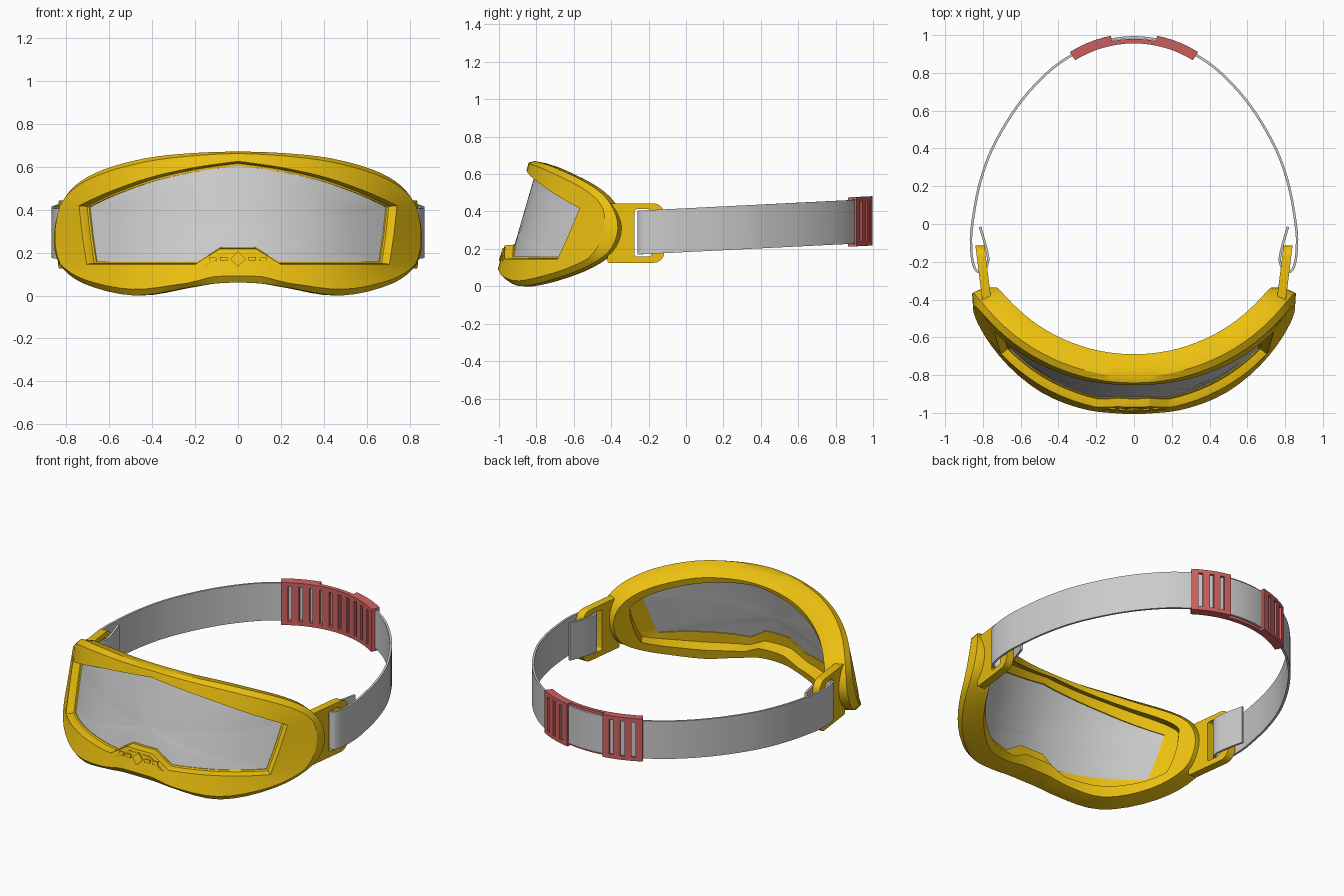
import bpy, bmesh, math
from mathutils import Vector

if "Cube" in bpy.data.objects:
    bpy.data.objects.remove(bpy.data.objects["Cube"])


def material(name, rgb):
    m = bpy.data.materials.new(name)
    m.diffuse_color = (*rgb, 1)
    m.use_nodes = True
    m.node_tree.nodes["Principled BSDF"].inputs["Base Color"].default_value = m.diffuse_color
    return m


YELLOW = material("yellow_plastic", (0.84, 0.53, 0.005))
RED = material("red_plastic", (0.62, 0.12, 0.12))


def make(name, bm, mat=None, angle=30, thickness=0):
    bmesh.ops.recalc_face_normals(bm, faces=bm.faces)
    me = bpy.data.meshes.new(name)
    bm.to_mesh(me)
    bm.free()
    ob = bpy.data.objects.new(name, me)
    bpy.context.collection.objects.link(ob)
    if mat:
        me.materials.append(mat)
    bpy.ops.object.select_all(action='DESELECT')
    ob.select_set(True)
    bpy.context.view_layer.objects.active = ob
    if thickness:
        mod = ob.modifiers.new("thickness", 'SOLIDIFY')
        mod.thickness, mod.offset = thickness, 0
        bpy.ops.object.modifier_apply(modifier=mod.name)
    bpy.ops.object.shade_smooth_by_angle(angle=math.radians(angle))
    return ob


def loft(bm, rings, wrap=False, caps=False, closed=True):
    vs = [[bm.verts.new(p) for p in r] for r in rings]
    n = len(vs[0])
    for a, b in zip(vs, vs[1:] + ([vs[0]] if wrap else [])):
        for i in range(n if closed else n - 1):
            j = (i + 1) % n
            bm.faces.new((a[i], a[j], b[j], b[i]))
    if caps:
        bm.faces.new(vs[0])
        bm.faces.new(vs[-1])
    return vs


def spline(p, n, closed):
    # Catmull-Rom through the key points
    p = [Vector(q) for q in p]
    m, out = len(p), []
    at = (lambda i: p[i % m]) if closed else (lambda i: p[max(0, min(m - 1, i))])
    for i in range(m if closed else m - 1):
        a, b, c, d = at(i - 1), at(i), at(i + 1), at(i + 2)
        for k in range(n):
            t = k / n
            out.append(0.5 * (2 * b + (c - a) * t + (2 * a - 5 * b + 4 * c - d) * t * t
                              + (3 * b - a - 3 * c + d) * t ** 3))
    return out if closed else out + [p[-1]]


def mirror_loop(half):
    return half + [Vector((-p[0], p[1])) for p in half[-2:0:-1]]


# Leaning curved front: u sideways, z up, d depth behind the front surface
R = 0.97


def wrap_pt(u, z, d):
    s = u / R
    y = -.025 + 0.29 * (z - 0.13) - (R - d) * math.sqrt(1 - s * s)
    top = min(1, max(0, (z - .3) / .3))
    return Vector(((R - d) * s, y, z - .6 * top * max(0, d - .07)))


SUB = 4
outline_keys = mirror_loop([(0, .67), (.22, .663), (.44, .64), (.65, .585), (.785, .51), (.855, .41),
                            (.884, .28), (.86, .15), (.74, .055), (.5, 0), (.25, .035), (.12, .055), (0, .06)])
outline = [Vector((v.x, max(v.y, 0))) for v in spline(outline_keys, SUB, True)]

# Opening: arched top, straight sides and bottom with a nose step
arch = spline([(0, .625), (.2, .597), (.41, .55), (.59, .487), (.69, .443), (.74, .418)], SUB, False)
lower = [(.74, .418), (.725, .28), (.705, .145), (.6, .145), (.45, .145), (.2, .145), (.085, .217), (0, .217)]
half_open = arch[:-1]
for a, b in zip(lower, lower[1:]):
    half_open += [Vector(a).lerp(Vector(b), k / SUB) for k in range(SUB)]
opening = mirror_loop(half_open + [Vector(lower[-1])])
lens_edge = [Vector((p.x * .985, .33 + (p.y - .33) * .93)) for p in opening]


def ring(a, b, t, d):
    return [wrap_pt(*p.lerp(q, t), d) for p, q in zip(a, b)]


# Goggle frame: closed cross-section swept round the opening
bm = bmesh.new()
loft(bm, [ring(lens_edge, outline, 0, .047),
          ring(lens_edge, opening, .55, .043),
          ring(lens_edge, opening, .7, .015),
          ring(opening, outline, 0, 0),
          ring(opening, outline, .8, 0),
          ring(opening, outline, 1, .03),
          ring(opening, outline, 1, .09),
          ring(opening, outline, .92, .15),
          ring(opening, outline, .5, .15),
          ring(opening, outline, .38, .075),
          ring(lens_edge, outline, 0, .068)], wrap=True)
make("goggle_frame", bm, YELLOW)

# Lens
bm = bmesh.new()
vs = loft(bm, [[wrap_pt(p.x * k, .33 + (p.y - .33) * k, .056) for p in lens_edge]
               for k in (1.02, .8, .6, .4, .2, .03)])
bm.faces.new(vs[-1])
make("lens", bm, thickness=.008)


# Raised nose plate with diamond and dash ornaments
def badge(bm, pts, d0, d1):
    loft(bm, [[wrap_pt(u, z, d) for u, z in pts] for d in (d0, d1)], caps=True)


bm = bmesh.new()
badge(bm, [(-.17, .135), (-.075, .2), (.075, .2), (.17, .135)], .01, -.004)
make("nose_plate", bm, YELLOW)
bm = bmesh.new()
badge(bm, [(-.036, .17), (0, .205), (.036, .17), (0, .135)], 0, -.008)
for x in (-.115, -.065, .065, .115):
    badge(bm, [(x - .017, .162), (x - .017, .18), (x + .017, .18), (x + .017, .162)], 0, -.008)
make("nose_ornaments", bm, YELLOW)


# Strap clips: slotted rounded plates at each temple
def round_rect(y0, y1, z0, z1, r_front, r_back):
    pts = []
    for cy, cz, r, a0 in ((y1, z1, r_back, 0), (y0, z1, r_front, 90),
                          (y0, z0, r_front, 180), (y1, z0, r_back, 270)):
        oy = cy - r if cy == y1 else cy + r
        oz = cz - r if cz == z1 else cz + r
        for k in range(6):
            a = math.radians(a0 + 18 * k)
            pts.append((oy + r * math.cos(a), oz + r * math.sin(a)))
    return pts


outer = round_rect(-.42, -.115, .125, .443, .01, .06)
slot = round_rect(-.275, -.185, .16, .412, .012, .015)
for s, side in ((-1, "left"), (1, "right")):
    bm = bmesh.new()
    loft(bm, [[(s * (.78 + .125 * (y + .4) + o), y, z) for y, z in loop]
              for loop, o in ((outer, -.024), (outer, .024), (slot, .024), (slot, -.024))], wrap=True)
    make("strap_clip_" + side, bm, YELLOW)


# Head strap: ribbon that loops through both clips
def tilt(y):
    return .30 + .05 * y


half = [(.815, -.015), (.787, -.11), (.772, -.19), (.79, -.238), (.83, -.25), (.854, -.2), (.863, -.1),
        (.856, 0), (.82, .2), (.75, .4), (.62, .62), (.47, .79), (.329, .894), (.171, .964)]
path = spline(half + [(0, .988)] + [(-x, y) for x, y in half[::-1]], 5, False)
bm = bmesh.new()
loft(bm, [[(p.x, p.y, tilt(p.y) + h) for p in path] for h in (-.117, .117)], closed=False)
make("head_strap", bm, thickness=.013)


# Adjuster buckle: ladder of bars inside the strap, shorter ladders outside at both ends
def arc_block(bm, a0, a1, h0, h1, r0, r1):
    n = max(1, round(abs(a1 - a0) / 4))
    rings = []
    for k in range(n + 1):
        a = math.radians(a0 + (a1 - a0) * k / n)
        sec = []
        for r, h in ((r0, h0), (r1, h0), (r1, h1), (r0, h1)):
            y = .368 + r * math.cos(a)
            sec.append((r * math.sin(a), y, tilt(y) + h))
        rings.append(sec)
    loft(bm, rings, caps=True)


def ladder(bm, a0, a1, bars, bar, r0, r1):
    for h0, h1 in ((-.132, -.108), (.108, .132)):
        arc_block(bm, a0, a1, h0, h1, r0, r1)
    for k in range(bars):
        a = a0 + (a1 - a0 - bar) * k / (bars - 1)
        arc_block(bm, a, a + bar, -.112, .112, r0, r1)


bm = bmesh.new()
ladder(bm, -32, 32, 11, 4, .588, .612)
for a0, a1 in ((-32, -11), (11, 32)):
    ladder(bm, a0, a1, 4, 3.6, .627, .64)
    for h0, h1 in ((-.132, -.118), (.118, .132)):
        arc_block(bm, a0, a1, h0, h1, .61, .63)
make("strap_adjuster", bm, RED)
